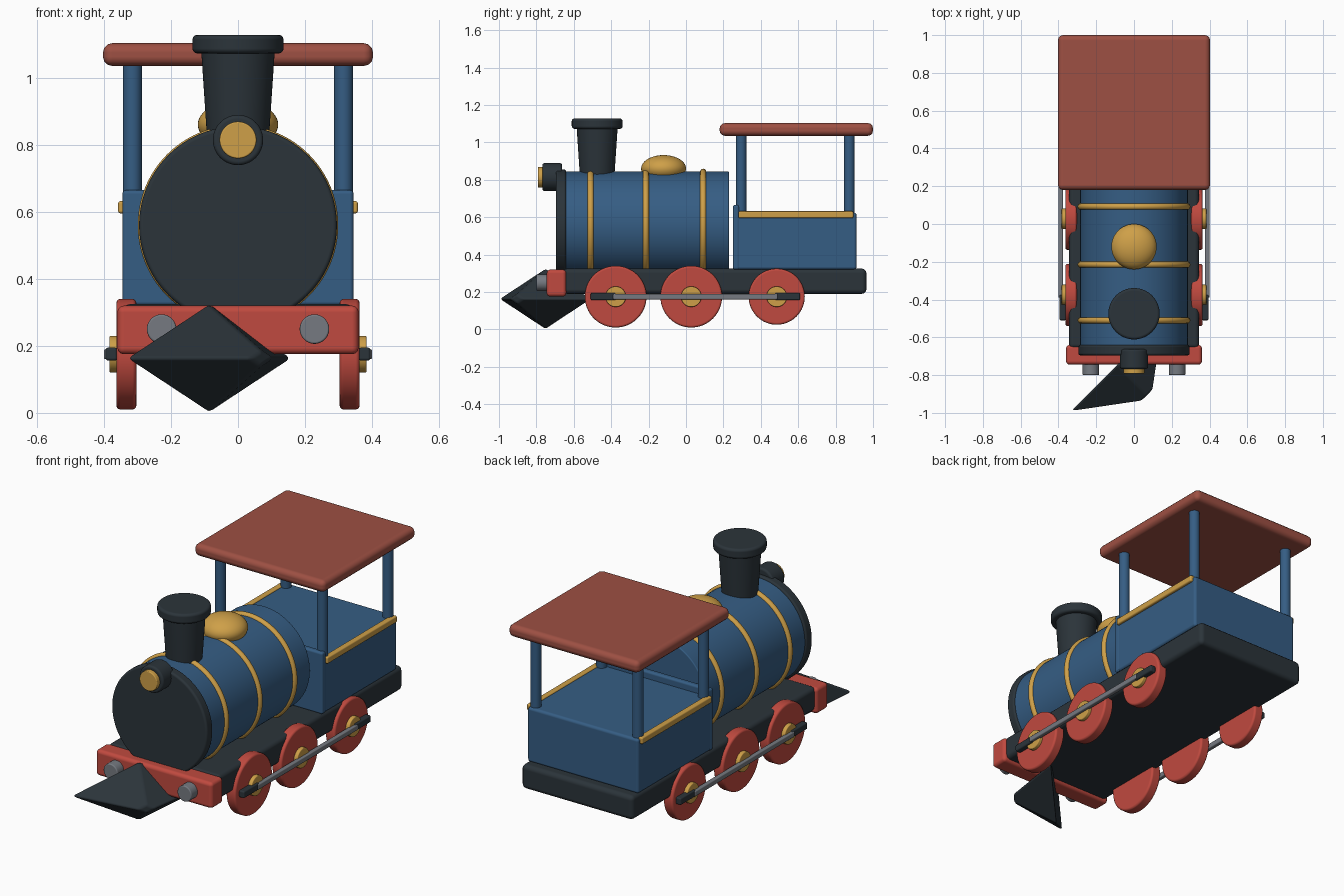
import bpy, bmesh
from math import pi
from mathutils import Matrix, Vector

if "Cube" in bpy.data.objects:
    bpy.data.objects.remove(bpy.data.objects["Cube"])


def material(name, r, g, b):
    m = bpy.data.materials.new(name)
    m.use_nodes = True
    m.diffuse_color = (r, g, b, 1)
    bsdf = next(n for n in m.node_tree.nodes if n.type == "BSDF_PRINCIPLED")
    bsdf.inputs["Base Color"].default_value = (r, g, b, 1)
    bsdf.inputs["Roughness"].default_value = 0.6
    return m


BLUE = material("boiler blue", 0.036, 0.11, 0.23)
DARK = material("iron black", 0.024, 0.034, 0.042)
RED = material("bright red", 0.53, 0.068, 0.05)
BRICK = material("roof brick red", 0.34, 0.08, 0.056)
GOLD = material("brass", 0.62, 0.35, 0.065)
GREY = material("steel grey", 0.18, 0.195, 0.22)

# Turn a cylinder's own axis onto a world axis
AXIS = {"x": Matrix.Rotation(pi / 2, 4, "Y"),
        "y": Matrix.Rotation(pi / 2, 4, "X"),
        "z": Matrix.Identity(4)}


def finish(name, bm, mat, bevel=0.0, segments=3):
    mesh = bpy.data.meshes.new(name)
    bm.to_mesh(mesh)
    bm.free()
    mesh.materials.append(mat)
    obj = bpy.data.objects.new(name, mesh)
    bpy.context.collection.objects.link(obj)
    mesh.shade_smooth()
    if bevel:
        mod = obj.modifiers.new("rounded edges", "BEVEL")
        mod.width = bevel
        mod.segments = segments
        mod.limit_method = "ANGLE"
        mod.harden_normals = True
    else:
        mesh.set_sharp_from_angle(angle=pi / 6)
    return obj


def box(name, xs, ys, zs, mat, bevel=0.015):
    bm = bmesh.new()
    spans = (xs, ys, zs)
    size = Vector([b - a for a, b in spans])
    mid = Vector([(a + b) / 2 for a, b in spans])
    bmesh.ops.create_cube(bm, size=1, matrix=Matrix.Translation(mid) @ Matrix.Diagonal(size).to_4x4())
    return finish(name, bm, mat, bevel)


def cylinder(name, axis, centre, length, radius, mat, bevel=0.0, top=None, sides=64):
    bm = bmesh.new()
    bmesh.ops.create_cone(bm, cap_ends=True, segments=sides, radius1=radius,
                          radius2=radius if top is None else top, depth=length,
                          matrix=Matrix.Translation(centre) @ AXIS[axis])
    return finish(name, bm, mat, bevel)


# Frame and front beam
box("frame", (-.345, .345), (-.66, .965), (.19, .325), DARK, .025)
box("buffer_beam", (-.36, .36), (-.745, -.64), (.175, .32), RED, .02)

# Pointed plough: a flattened four-sided cone set askew
bm = bmesh.new()
turn = Matrix.Rotation(pi / 4, 4, "Z") @ Matrix.Rotation(pi / 2, 4, "X")
place = Matrix.Translation((-.09, -.747, .163)) @ turn @ Matrix.Diagonal((1, .466, 1, 1))
bmesh.ops.create_cone(bm, cap_ends=True, segments=4, radius1=.353, radius2=.05, depth=.225,
                      matrix=place @ Matrix.Translation((0, 0, .1125)))
finish("plough", bm, DARK, .012)

# Boiler, brass bands and smokebox front
cylinder("boiler", "y", (0, -.21, .56), .88, .285, BLUE, .006, sides=96)
cylinder("smokebox_front", "y", (0, -.668, .56), .055, .295, DARK, .012, sides=96)
for i, y in enumerate((-.51, -.215, .092)):
    bpy.ops.mesh.primitive_torus_add(location=(0, y, .56), rotation=(pi / 2, 0, 0),
                                     major_radius=.282, minor_radius=.017,
                                     major_segments=96, minor_segments=12)
    band = bpy.context.object
    band.name = f"boiler_band_{i + 1}"
    band.data.materials.append(GOLD)
    band.data.shade_smooth()

# Chimney, dome and headlamp
cylinder("chimney", "z", (0, -.475, .935), .30, .09, DARK, top=.11)
cylinder("chimney_cap", "z", (0, -.475, 1.1), .056, .136, DARK, .015)
bm = bmesh.new()
bmesh.ops.create_uvsphere(bm, u_segments=48, v_segments=24, radius=.12,
                          matrix=Matrix.Translation((0, -.12, .86)) @ Matrix.Diagonal((1, 1, .6, 1)))
finish("steam_dome", bm, GOLD)
cylinder("headlamp", "y", (0, -.715, .814), .105, .075, DARK, .012)
cylinder("headlamp_lens", "y", (0, -.775, .814), .035, .055, GOLD, .005)

# Cab
box("cab_body", (-.343, .343), (.265, .912), (.32, .625), BLUE, .015)
box("cab_front_wall", (-.345, .345), (.25, .285), (.32, .665), BLUE, .012)
box("cab_roof", (-.403, .403), (.18, 1.0), (1.035, 1.103), BRICK, .028)

# Parts mirrored left and right
for side, s in (("left", 1), ("right", -1)):
    def span(a, b):
        return tuple(sorted((s * a, s * b)))

    cylinder(f"{side}_buffer", "y", (s * .228, -.765, .25), .07, .044, GREY, .006)
    box(f"{side}_cab_rail", span(.325, .358), (.28, .895), (.595, .632), GOLD, .008)
    for end, y in (("front", .295), ("rear", .873)):
        cylinder(f"{side}_{end}_post", "z", (s * .315, y, .83), .45, .028, BLUE, sides=32)

    # Wheels with brass hubs
    for end, y, r in (("front", -.376, .165), ("middle", .028, .165), ("rear", .485, .15)):
        cylinder(f"{side}_{end}_wheel", "x", (s * .333, y, .175), .06, r, RED, .012)
        cylinder(f"{side}_{end}_hub", "x", (s * .345, y, .175), .078, .055, GOLD, .005, sides=40)

    # Coupling rod and its dark end cranks
    box(f"{side}_coupling_rod", span(.375, .4), (-.39, .49), (.16, .19), GREY, .006)
    for end, ys in (("front", (-.51, -.375)), ("rear", (.475, .61))):
        box(f"{side}_{end}_crank", span(.36, .395), ys, (.156, .195), DARK, .008)
